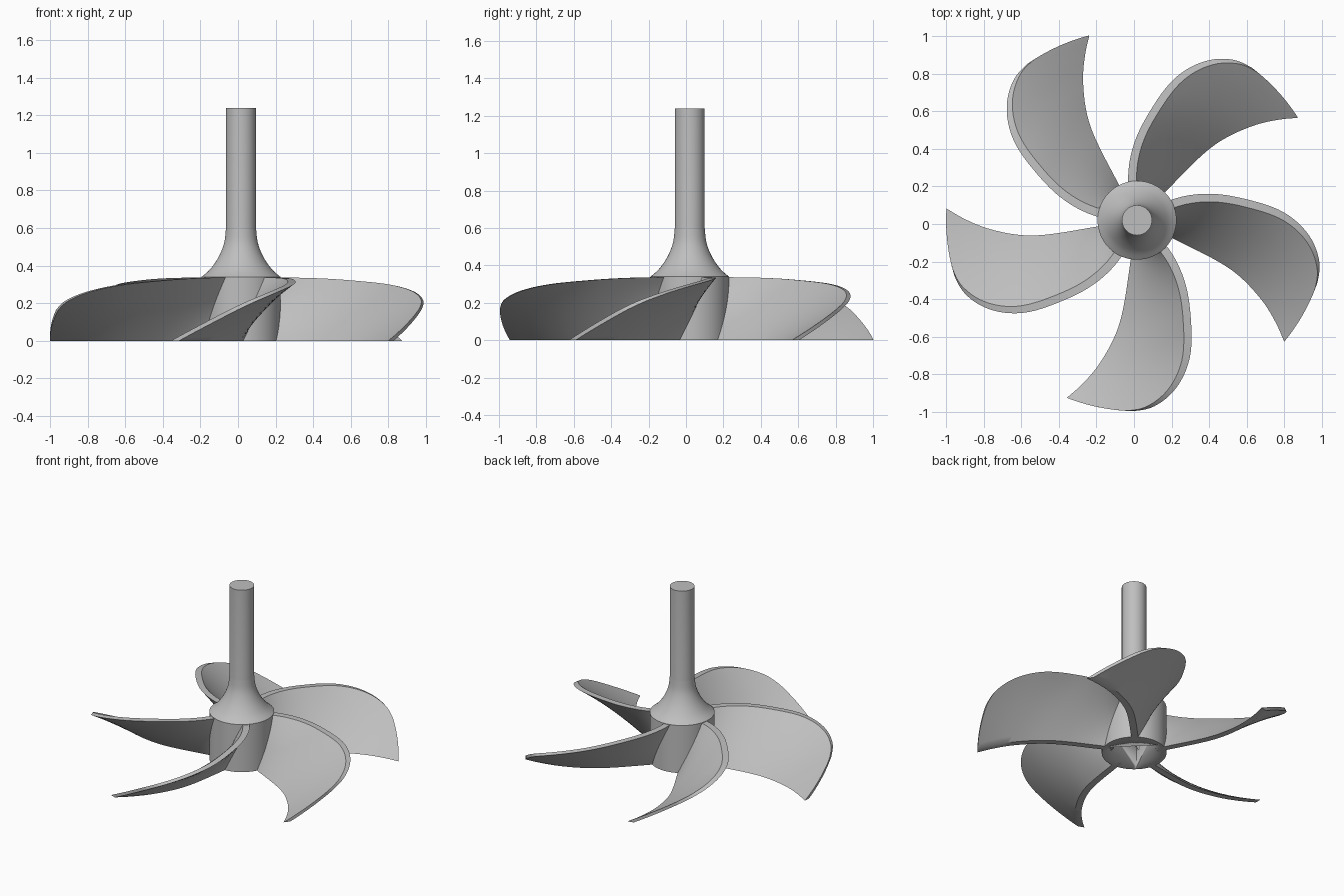
import bpy
import bmesh
from math import cos, sin, radians, degrees, pi

if "Cube" in bpy.data.objects:
    bpy.data.objects.remove(bpy.data.objects["Cube"], do_unlink=True)

CENTRE = (0.016, 0.02, 0)
BLADES = 5
THICK = 0.045       # tangential blade thickness

metal = bpy.data.materials.new("light_grey_metal")
metal.use_nodes = True
GREY = (0.52, 0.52, 0.52, 1)
metal.diffuse_color = GREY
metal.node_tree.nodes["Principled BSDF"].inputs["Base Color"].default_value = GREY


def finish(bm, name, angle=35):
    """Turn a bmesh into a named, shaded object on the hub axis."""
    bmesh.ops.recalc_face_normals(bm, faces=bm.faces)
    mesh = bpy.data.meshes.new(name)
    bm.to_mesh(mesh)
    bm.free()
    mesh.materials.append(metal)
    ob = bpy.data.objects.new(name, mesh)
    bpy.context.collection.objects.link(ob)
    ob.location = CENTRE
    bpy.ops.object.select_all(action='DESELECT')
    ob.select_set(True)
    bpy.context.view_layer.objects.active = ob
    bpy.ops.object.shade_smooth_by_angle(angle=radians(angle))
    return ob


def catmull(points, steps):
    """Smooth curve through tuples of any length."""
    out = []
    last = len(points) - 1
    for i in range(last):
        a, b = points[max(i - 1, 0)], points[i]
        c, d = points[i + 1], points[min(i + 2, last)]
        for s in range(steps):
            t = s / steps
            out.append(tuple(
                0.5 * (2 * q + (r - p) * t + (2 * p - 5 * q + 4 * r - u) * t * t
                       + (3 * q - p - 3 * r + u) * t ** 3)
                for p, q, r, u in zip(a, b, c, d)))
    return out + [points[last]]


# Hub with concave flare rising into the shaft
flare = catmull([(0.21, 0.34), (0.165, 0.38), (0.12, 0.445),
                 (0.09, 0.52), (0.08, 0.6)], 5)
profile = [(0, 0), (0.21, 0)] + flare + [(0.08, 1.24), (0, 1.24)]
bm = bmesh.new()
verts = [bm.verts.new((r, 0, z)) for r, z in profile]
edges = [bm.edges.new(pair) for pair in zip(verts, verts[1:])]
bmesh.ops.spin(bm, geom=verts + edges, cent=(0, 0, 0), axis=(0, 0, 1),
               angle=2 * pi, steps=64, use_merge=True)
bmesh.ops.remove_doubles(bm, verts=bm.verts, dist=0.0001)
hub = finish(bm, "hub_and_shaft")

# Triangular socket cut into the underside of the hub
bm = bmesh.new()
bmesh.ops.create_cone(bm, cap_ends=True, segments=3, radius1=0.18,
                      radius2=0.18, depth=0.3)
cutter = finish(bm, "socket_cutter")
cutter.rotation_euler.z = radians(225 - 90)
cutter.hide_render = True
cut = hub.modifiers.new("socket", 'BOOLEAN')
cut.operation = 'DIFFERENCE'
cut.solver = 'EXACT'
cut.object = cutter
bpy.context.view_layer.objects.active = hub
bpy.ops.object.modifier_apply(modifier=cut.name)
bpy.data.objects.remove(cutter, do_unlink=True)

# Blade stations: radius, leading angle, trailing angle, leading height
STATIONS = catmull([
    (0.15, 33, -27, 0.335),
    (0.213, 30.7, -27, 0.337),
    (0.41, 20.1, -26.7, 0.333),
    (0.583, 11.3, -28, 0.322),
    (0.786, 2.9, -32.6, 0.30),
    (0.92, -5.1, -36.5, 0.264),
    (0.995, -12.8, -38.9, 0.215),
    (1.016, -19, -39.5, 0.165)], 6)
CHORD = 12


def blade_ring(r, lead, trail, height):
    """Closed section: up the upper face, back down the lower face."""
    shift = degrees(THICK / r)
    ring = []
    for side in (0, 1):
        for j in range(CHORD + 1):
            t = (CHORD - j if side else j) / CHORD
            a = radians(trail + (lead - shift - trail) * t + shift * side)
            ring.append((r * cos(a), r * sin(a), height * t))
    return ring


# Swept blades repeated around the hub
for k in range(BLADES):
    bm = bmesh.new()
    rings = [[bm.verts.new(p) for p in blade_ring(*s)] for s in STATIONS]
    n = len(rings[0])
    for a, b in zip(rings, rings[1:]):
        for j in range(n):
            m = (j + 1) % n
            bm.faces.new((a[j], a[m], b[m], b[j]))
    for ring in (rings[0], rings[-1]):
        for j in range(CHORD):
            bm.faces.new((ring[j], ring[j + 1], ring[n - 2 - j], ring[n - 1 - j]))
    blade = finish(bm, f"blade_{k + 1}")
    blade.rotation_euler.z = 2 * pi * k / BLADES
